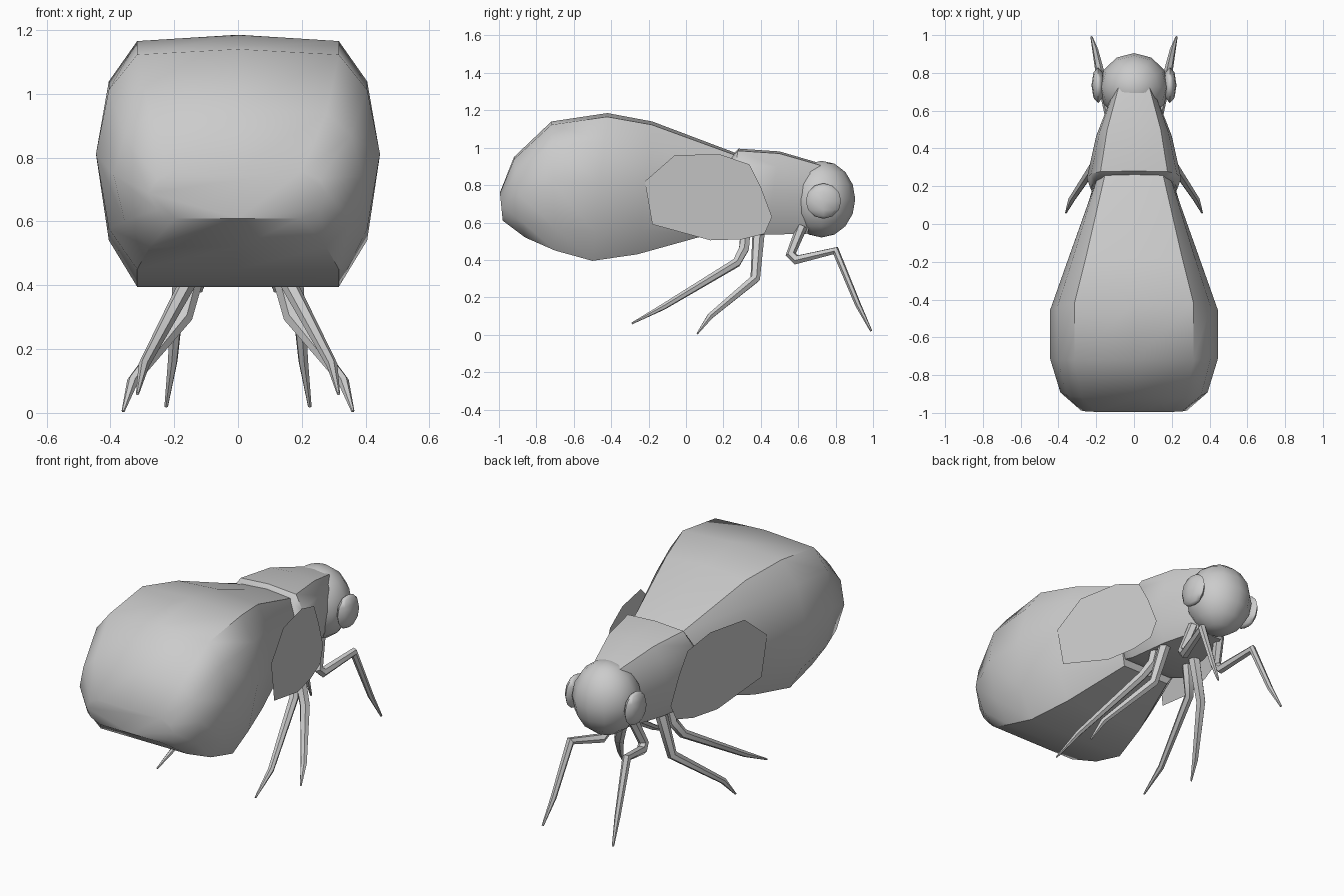
import bpy, bmesh, math

cube = bpy.data.objects.get("Cube")
if cube:
    bpy.data.objects.remove(cube, do_unlink=True)

grey = bpy.data.materials.new("plain grey")
grey.use_nodes = True
COLOUR = (0.6, 0.6, 0.6, 1)
grey.diffuse_color = COLOUR
grey.node_tree.nodes["Principled BSDF"].inputs["Base Color"].default_value = COLOUR


def activate(ob):
    bpy.ops.object.select_all(action="DESELECT")
    ob.select_set(True)
    bpy.context.view_layer.objects.active = ob


def finish(name, bm, angle=45):
    """Turn a bmesh into a grey, smooth-shaded object."""
    bmesh.ops.recalc_face_normals(bm, faces=bm.faces)
    mesh = bpy.data.meshes.new(name)
    bm.to_mesh(mesh)
    bm.free()
    mesh.materials.append(grey)
    ob = bpy.data.objects.new(name, mesh)
    bpy.context.collection.objects.link(ob)
    activate(ob)
    bpy.ops.object.shade_smooth_by_angle(angle=math.radians(angle))
    return ob


# Boxy rounded cross-section, right half from top to bottom
HALF = [(0, 1), (0.71, 0.95), (0.91, 0.63), (1, 0.05), (0.91, -0.63), (0.71, -1), (0, -1)]
SECTION = HALF + [(-x, z) for x, z in HALF[-2:0:-1]]


def loft(name, rings):
    """Each ring: top y, top z, bottom y, bottom z, half width."""
    bm = bmesh.new()
    loops = []
    for yt, zt, yb, zb, w in rings:
        loops.append([bm.verts.new((x * w, yb + (yt - yb) * (t + 1) / 2,
                                    zb + (zt - zb) * (t + 1) / 2)) for x, t in SECTION])
    n = len(SECTION)
    for a, b in zip(loops, loops[1:]):
        for i in range(n):
            j = (i + 1) % n
            bm.faces.new((a[i], a[j], b[j], b[i]))
    bm.faces.new(loops[0])
    bm.faces.new(loops[-1])
    return finish(name, bm)


def ball(name, centre, size, segments, rings):
    bm = bmesh.new()
    bmesh.ops.create_uvsphere(bm, u_segments=segments, v_segments=rings, radius=1)
    for v in bm.verts:
        v.co = [c + s * k for c, s, k in zip(centre, size, v.co)]
    return finish(name, bm, 60)


def leg(name, points, side):
    """Tapered tube; each point is x, y, z, radius."""
    curve = bpy.data.curves.new(name, "CURVE")
    curve.dimensions = "3D"
    curve.bevel_depth = 1
    curve.bevel_resolution = 1
    curve.use_fill_caps = True
    spline = curve.splines.new("POLY")
    spline.points.add(len(points) - 1)
    for p, (x, y, z, r) in zip(spline.points, points):
        p.co = (x * side, y, z, 1)
        p.radius = r
    curve.materials.append(grey)
    ob = bpy.data.objects.new(name, curve)
    bpy.context.collection.objects.link(ob)
    activate(ob)
    bpy.ops.object.convert(target="MESH")
    bpy.ops.object.shade_smooth_by_angle(angle=math.radians(50))


# Body
loft("abdomen", [(-0.995, 0.76, -0.98, 0.61, 0.28), (-0.92, 0.95, -0.86, 0.52, 0.39),
                 (-0.72, 1.14, -0.70, 0.45, 0.445), (-0.42, 1.185, -0.50, 0.395, 0.445),
                 (-0.18, 1.14, -0.26, 0.43, 0.36), (0.27, 0.97, 0.10, 0.53, 0.215)])
loft("thorax", [(0.25, 0.96, 0.12, 0.56, 0.23), (0.28, 0.995, 0.20, 0.53, 0.25),
                (0.50, 0.98, 0.43, 0.535, 0.20), (0.74, 0.91, 0.65, 0.54, 0.11)])
ball("head", (0, 0.725, 0.725), (0.185, 0.18, 0.205), 12, 8)

# Wing outline in side profile
WING = [(-0.22, 0.82), (-0.06, 0.96), (0.18, 0.965), (0.34, 0.91), (0.40, 0.79),
        (0.46, 0.63), (0.42, 0.54), (0.30, 0.51), (0.13, 0.505), (-0.18, 0.59)]

LEGS = {
    "front_leg": [(0.09, 0.62, 0.58, 0.03), (0.12, 0.56, 0.43, 0.028), (0.13, 0.59, 0.40, 0.028),
                  (0.18, 0.80, 0.45, 0.024), (0.205, 0.92, 0.16, 0.016), (0.225, 0.99, 0.02, 0.006)],
    "middle_leg": [(0.10, 0.39, 0.57, 0.035), (0.17, 0.37, 0.30, 0.028),
                   (0.33, 0.13, 0.10, 0.018), (0.36, 0.06, 0.005, 0.005)],
    "hind_leg": [(0.11, 0.32, 0.57, 0.03), (0.13, 0.31, 0.46, 0.03), (0.17, 0.27, 0.385, 0.026),
                 (0.295, -0.12, 0.15, 0.017), (0.315, -0.29, 0.06, 0.005)],
}

# Paired parts
for side, label in ((1, "left"), (-1, "right")):
    ball(label + "_eye", (side * 0.19, 0.735, 0.715), (0.035, 0.095, 0.095), 8, 6)
    bm = bmesh.new()
    bm.faces.new([bm.verts.new((side * (0.32 - 0.21 * y), y, z)) for y, z in WING])
    finish(label + "_wing", bm)
    for part, points in LEGS.items():
        leg(label + "_" + part, points, side)
